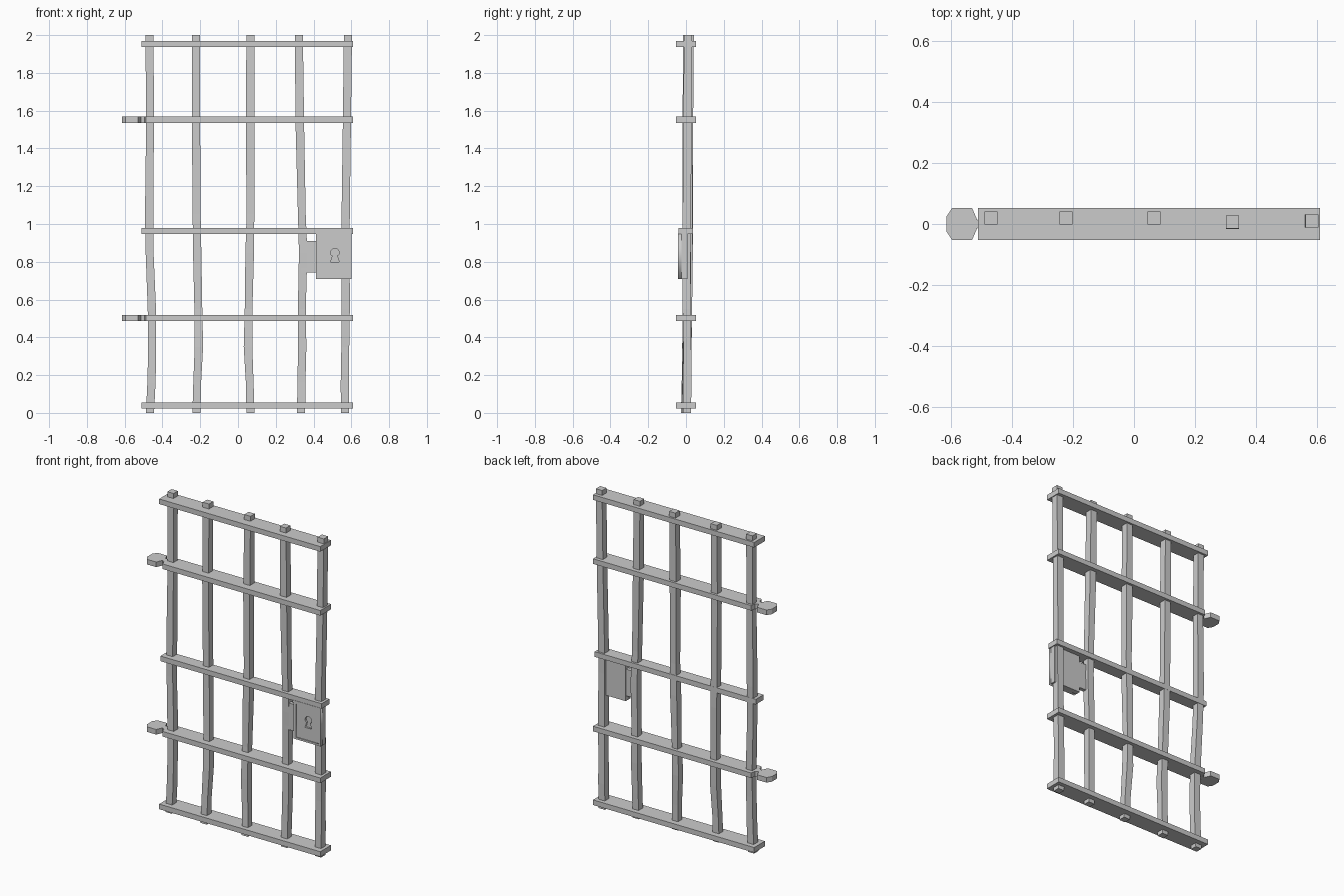
import bpy, bmesh, math
from mathutils import Vector

if "Cube" in bpy.data.objects:
    bpy.data.objects.remove(bpy.data.objects["Cube"])

def make_object(name, bm):
    bmesh.ops.recalc_face_normals(bm, faces=bm.faces)
    mesh = bpy.data.meshes.new(name)
    bm.to_mesh(mesh)
    bm.free()
    ob = bpy.data.objects.new(name, mesh)
    bpy.context.collection.objects.link(ob)
    return ob

def box(name, x0, x1, y0, y1, z0, z1):
    bm = bmesh.new()
    bmesh.ops.create_cube(bm, size=1)
    for v in bm.verts:
        v.co = Vector(((x0 + x1) / 2 + v.co.x * (x1 - x0),
                       (y0 + y1) / 2 + v.co.y * (y1 - y0),
                       (z0 + z1) / 2 + v.co.z * (z1 - z0)))
    return make_object(name, bm)

def prism(name, outline, z0, z1):
    bm = bmesh.new()
    face = bm.faces.new([bm.verts.new((x, y, z0)) for x, y in outline])
    ext = bmesh.ops.extrude_face_region(bm, geom=[face], use_keep_orig=True)
    for v in ext["geom"]:
        if isinstance(v, bmesh.types.BMVert):
            v.co.z = z1
    return make_object(name, bm)

def plate_with_hole(name, outer, hole, y0, y1):
    """Plate in the xz plane: rings front and back, filled and bridged."""
    curve = bpy.data.curves.new(name, 'CURVE')
    curve.dimensions = '2D'
    curve.fill_mode = 'BOTH'
    curve.extrude = (y1 - y0) / 2
    for pts in (outer, hole):
        s = curve.splines.new('POLY')
        s.points.add(len(pts) - 1)
        for p, (x, z) in zip(s.points, pts):
            p.co = (x, z, 0, 1)
        s.use_cyclic_u = True
    ob = bpy.data.objects.new(name, curve)
    ob.location.y = (y0 + y1) / 2
    ob.rotation_euler.x = math.pi / 2
    bpy.context.collection.objects.link(ob)
    return ob

def rect(x0, x1, z0, z1):
    return [(x0, z0), (x1, z0), (x1, z1), (x0, z1)]

# Uneven upright bars: x centre at each level, y at the top
levels = [0, .16, .35, .55, .85, 1.05, 1.5, 2]
bars = [
    ([-.466, -.458, -.454, -.456, -.468, -.470, -.466, -.468], .02),
    ([-.220, -.216, -.207, -.210, -.216, -.219, -.222, -.222], .02),
    ([.066, .062, .053, .056, .062, .066, .064, .066], .02),
    ([.334, .336, .340, .338, .345, .338, .328, .322], .006),
    ([.566, .566, .568, .570, .570, .570, .576, .582], .01),
]
for i, (xs, top_y) in enumerate(bars):
    bm = bmesh.new()
    rings = []
    for k, (x, z) in enumerate(zip(xs, levels)):
        y = top_y * (z / 2) ** 0.7 - .006 * math.sin(z * 4 + i) * (2 - z) / 2
        h = .0215 + .0012 * math.sin(3 * k + i) * (0 < k < 7)
        rings.append([bm.verts.new((x + a * h, y + b * h, z))
                      for a, b in ((-1, -1), (1, -1), (1, 1), (-1, 1))])
    for lo, hi in zip(rings, rings[1:]):
        for j in range(4):
            n = (j + 1) % 4
            bm.faces.new((lo[j], lo[n], hi[n], hi[j]))
    bm.faces.new(rings[0][::-1])
    bm.faces.new(rings[-1])
    make_object(f"upright_bar_{i + 1}", bm)

# Plain cross rails
for name, z, y0, y1 in (("bottom_rail", .04, -.053, .053),
                        ("middle_rail", .963, -.040, .037),
                        ("top_rail", 1.953, -.053, .053)):
    box(name, -.51, .608, y0, y1, z - .016, z + .016)

# Hinge rails: rail, narrow neck and faceted hinge head in one outline
half = [(.608, .053), (-.488, .053), (-.495, .025), (-.513, .013),
        (-.530, .053), (-.595, .053), (-.613, .025)]
outline = half + [(x, -y) for x, y in reversed(half)]
for name, z in (("lower_hinge_rail", .502), ("upper_hinge_rail", 1.552)):
    prism(name, outline, z - .016, z + .016)

# Lock: back block, raised frame, panel with keyhole, side tab
box("lock_block", .413, .602, -.024, .008, .71, .95)
plate_with_hole("lock_frame", rect(.413, .602, .71, .95),
                rect(.432, .590, .722, .930), -.042, -.024)
keyhole = [(.490, .798), (.536, .798), (.525, .833)]
keyhole += [(.513 + .023 * math.cos(math.radians(a)), .848 + .023 * math.sin(math.radians(a)))
            for a in range(-30, 211, 30)]
keyhole.append((.501, .833))
plate_with_hole("lock_panel", rect(.432, .590, .722, .930), keyhole, -.036, -.024)
box("lock_side_tab", .335, .415, -.018, .006, .743, .91)
